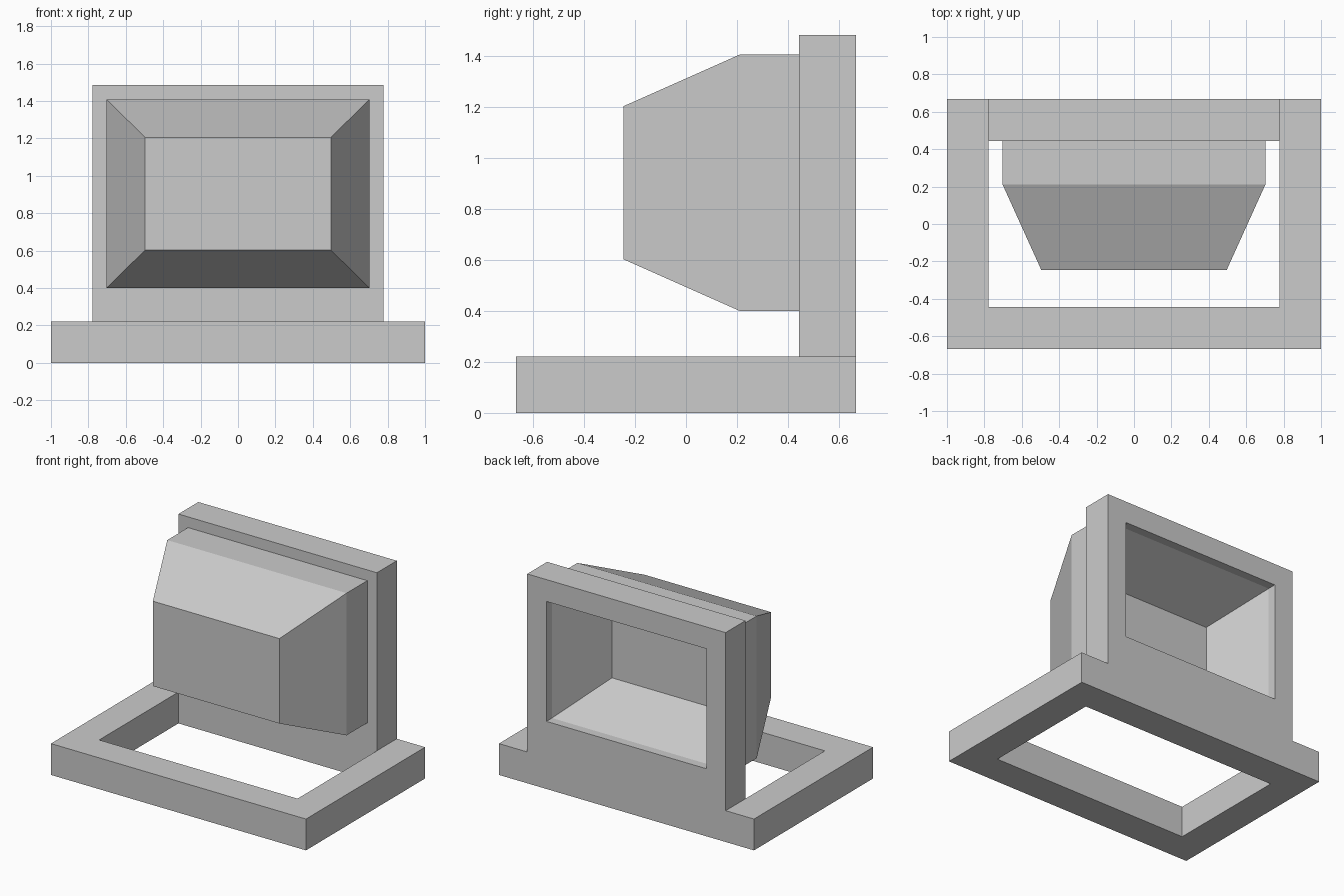
import bpy
import bmesh

if "Cube" in bpy.data.objects:
    bpy.data.objects.remove(bpy.data.objects["Cube"])

grey = bpy.data.materials.new("light grey")
grey.diffuse_color = (0.6, 0.6, 0.6, 1)
grey.use_nodes = True
grey.node_tree.nodes["Principled BSDF"].inputs["Base Color"].default_value = grey.diffuse_color

MID_Z = 0.904  # centre height of the hood


def loft(name, rings):
    """Solid through rectangles (y, half width, bottom z, top z), back to front."""
    bm = bmesh.new()
    loops = [[bm.verts.new((sx * w, y, z)) for sx, z in
              ((-1, lo), (1, lo), (1, hi), (-1, hi))] for y, w, lo, hi in rings]
    for a, b in zip(loops, loops[1:]):
        for i in range(4):
            j = (i + 1) % 4
            bm.faces.new((a[i], a[j], b[j], b[i]))
    bm.faces.new(loops[0])
    bm.faces.new(loops[-1])
    bmesh.ops.recalc_face_normals(bm, faces=bm.faces)
    mesh = bpy.data.meshes.new(name)
    bm.to_mesh(mesh)
    bm.free()
    mesh.materials.append(grey)
    obj = bpy.data.objects.new(name, mesh)
    bpy.context.collection.objects.link(obj)
    return obj


def combine(target, tool, operation):
    """Apply a boolean and remove the tool."""
    mod = target.modifiers.new(operation, 'BOOLEAN')
    mod.operation = operation
    mod.solver = 'EXACT'
    mod.object = tool
    bpy.context.view_layer.objects.active = target
    bpy.ops.object.modifier_apply(modifier=mod.name)
    bpy.data.objects.remove(tool)


def ring(y, w, h):
    return (y, w, MID_Z - h, MID_Z + h)


# Open rectangular base with the upright back panel
body = loft("base_and_hooded_panel", [(0.667, 1, 0, 0.222), (-0.667, 1, 0, 0.222)])
combine(body, loft("base_opening", [(0.444, 0.778, -0.1, 0.4),
                                    (-0.444, 0.778, -0.1, 0.4)]), 'DIFFERENCE')
combine(body, loft("back_panel", [(0.667, 0.778, 0.1, 1.484),
                                  (0.444, 0.778, 0.1, 1.484)]), 'UNION')

# Tapered hood on the front of the panel
combine(body, loft("hood", [ring(0.5, 0.703, 0.504), ring(0.212, 0.703, 0.504),
                            ring(-0.245, 0.496, 0.301)]), 'UNION')

# Tapered recess opening at the back
combine(body, loft("recess", [ring(0.8, 0.627, 0.425), ring(0.605, 0.627, 0.425),
                              ring(0.2, 0.441, 0.245)]), 'DIFFERENCE')

# Merge flush faces into clean flat surfaces
bm = bmesh.new()
bm.from_mesh(body.data)
bmesh.ops.remove_doubles(bm, verts=bm.verts, dist=0.0005)
bmesh.ops.dissolve_limit(bm, angle_limit=0.01, verts=bm.verts, edges=bm.edges)
bm.to_mesh(body.data)
bm.free()
